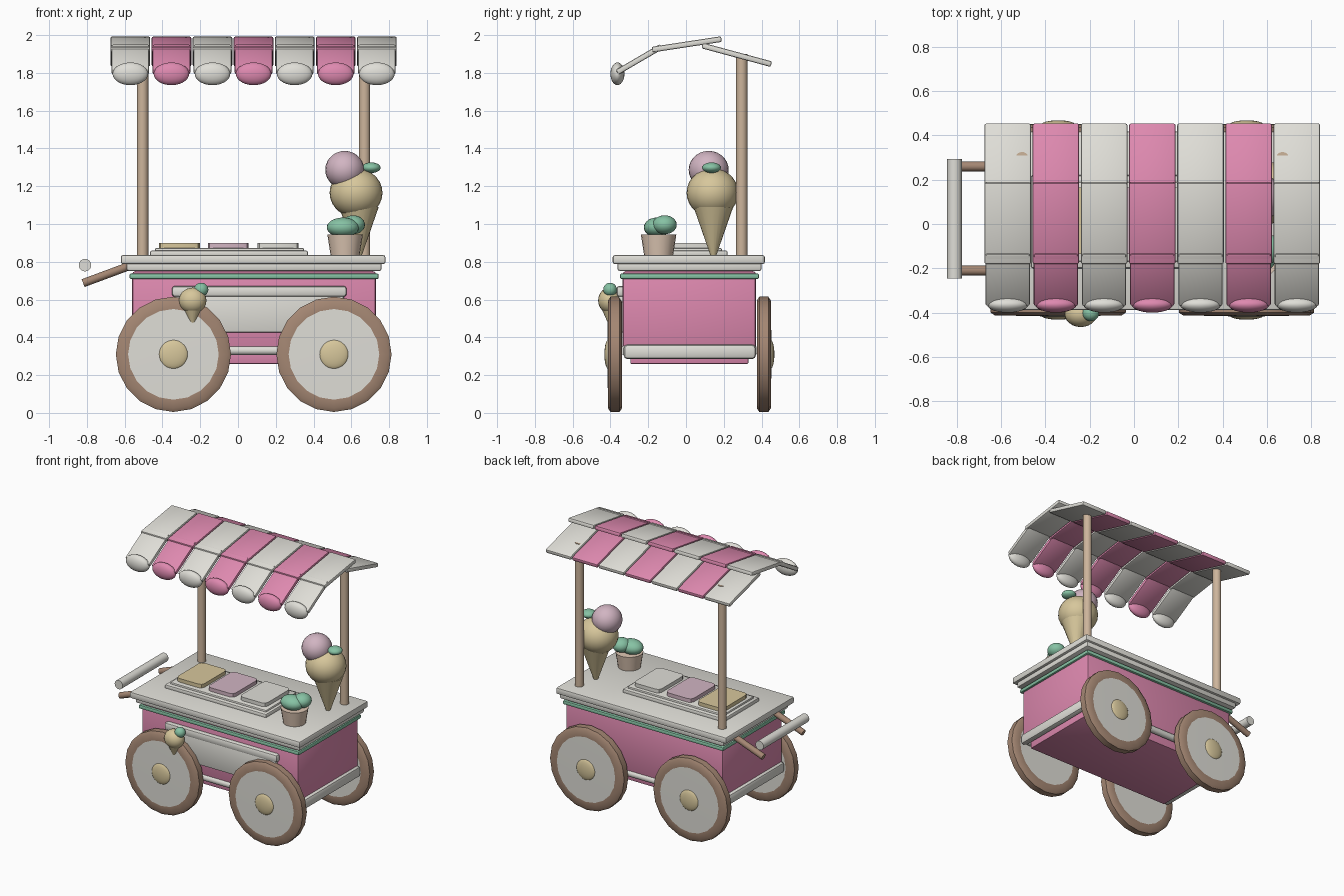
import bpy, bmesh, math
from mathutils import Vector, Matrix

cube = bpy.data.objects.get("Cube")
if cube:
    bpy.data.objects.remove(cube, do_unlink=True)


def material(name, rgb):
    m = bpy.data.materials.new(name)
    m.use_nodes = True
    m.diffuse_color = (*rgb, 1)
    node = next(n for n in m.node_tree.nodes if n.type == 'BSDF_PRINCIPLED')
    node.inputs["Base Color"].default_value = (*rgb, 1)
    return m


WHITE = material("cream white", (0.74, 0.73, 0.68))
PINK = material("candy pink", (0.73, 0.25, 0.43))
GOLD = material("wafer gold", (0.68, 0.57, 0.33))
BROWN = material("wheel brown", (0.37, 0.24, 0.17))
WOOD = material("pale wood", (0.61, 0.46, 0.33))
MINT = material("mint green", (0.24, 0.54, 0.37))
ROSE = material("pale rose", (0.64, 0.46, 0.54))
PEACH = material("peach cup", (0.74, 0.58, 0.46))


def finish(name, bm, mats):
    mesh = bpy.data.meshes.new(name)
    bmesh.ops.recalc_face_normals(bm, faces=bm.faces)
    bm.to_mesh(mesh)
    bm.free()
    ob = bpy.data.objects.new(name, mesh)
    bpy.context.collection.objects.link(ob)
    for m in mats:
        mesh.materials.append(m)
    bpy.ops.object.select_all(action='DESELECT')
    ob.select_set(True)
    bpy.context.view_layer.objects.active = ob
    bpy.ops.object.shade_smooth_by_angle(angle=math.radians(40))
    return ob


def box(name, x, y, z, mat, bevel=0.01, upright=False):
    """Box from (min, max) ranges; upright rounds only one axis of corners."""
    bm = bmesh.new()
    size = [r[1] - r[0] for r in (x, y, z)]
    mid = [(r[0] + r[1]) / 2 for r in (x, y, z)]
    bmesh.ops.create_cube(bm, size=1,
                          matrix=Matrix.Translation(mid) @ Matrix.Diagonal((*size, 1)))
    edges = bm.edges[:]
    if upright:
        edges = [e for e in edges if abs(e.verts[0].co.z - e.verts[1].co.z) > 0.001]
    if bevel:
        bmesh.ops.bevel(bm, geom=edges, offset=bevel, segments=2, profile=0.5,
                        affect='EDGES', clamp_overlap=True)
    return finish(name, bm, [mat])


def rod(name, a, b, r1, mat, r2=None, sides=20):
    """Cylinder or cone frustum running from a to b."""
    a, b = Vector(a), Vector(b)
    turn = (b - a).to_track_quat('Z', 'Y').to_matrix().to_4x4()
    bm = bmesh.new()
    bmesh.ops.create_cone(bm, cap_ends=True, segments=sides, radius1=r1,
                          radius2=r1 if r2 is None else r2, depth=(b - a).length,
                          matrix=Matrix.Translation((a + b) / 2) @ turn)
    return finish(name, bm, [mat])


def ball(name, center, radii, mat):
    bm = bmesh.new()
    bmesh.ops.create_uvsphere(bm, u_segments=24, v_segments=14, radius=1,
                              matrix=Matrix.Translation(center) @ Matrix.Diagonal((*radii, 1)))
    return finish(name, bm, [mat])


def wheel(name, x, y, side):
    """Turned wheel: (radius, outward offset, material of the band that follows)."""
    profile = [(0, -0.037, 0), (0.24, -0.037, 1), (0.285, -0.037, 1), (0.305, -0.024, 1),
               (0.305, 0.024, 1), (0.285, 0.037, 1), (0.24, 0.037, 0), (0, 0.042, 0)]
    bm = bmesh.new()
    n = 20
    rings = []
    for r, off, _ in profile:
        count = n if r else 1
        rings.append([bm.verts.new((x + r * math.sin(math.tau * i / n), y + side * off,
                                    0.31 - r * math.cos(math.tau * i / n)))
                      for i in range(count)])
    for k in range(len(rings) - 1):
        p, q = rings[k], rings[k + 1]
        for i in range(n):
            j = (i + 1) % n
            corners = [p[i % len(p)], p[j % len(p)], q[j % len(q)], q[i % len(q)]]
            face = bm.faces.new(list(dict.fromkeys(corners)))
            face.material_index = profile[k][2]
    finish(name, bm, [WHITE, BROWN])
    hub_y = y + side * 0.035
    rod(name + "_hub", (x, y, 0.31), (x, hub_y, 0.31), 0.08, GOLD)
    ball(name + "_hub_cap", (x, hub_y, 0.31), (0.078, 0.021, 0.078), GOLD)


# Cart body and base
box("body", (-0.56, 0.73), (-0.335, 0.37), (0.33, 0.75), PINK, 0.015)
box("body_base", (-0.52, 0.69), (-0.295, 0.33), (0.26, 0.36), PINK, 0.005)

# Bumper rails around the bottom
for label, y in (("front", -0.325), ("back", 0.36)):
    rod(label + "_rail", (-0.56, y, 0.33), (0.73, y, 0.33), 0.024, WHITE)
for label, x in (("right", -0.56), ("left", 0.73)):
    box(label + "_rail", (x - 0.025, x + 0.025), (-0.33, 0.37), (0.285, 0.362), WHITE, 0.02)

# Trim and counter
box("green_trim", (-0.575, 0.745), (-0.35, 0.387), (0.708, 0.738), MINT, 0.01)
box("counter_underside", (-0.59, 0.76), (-0.362, 0.4), (0.752, 0.8), WHITE, 0.01)
box("counter", (-0.62, 0.78), (-0.388, 0.417), (0.788, 0.835), WHITE, 0.01)

# Serving tray with three tubs
box("tray", (-0.465, 0.37), (-0.2, 0.22), (0.825, 0.86), WHITE, 0.01)
box("tray_step", (-0.44, 0.35), (-0.17, 0.19), (0.85, 0.873), WHITE, 0.008)
for label, x, mat in (("vanilla", -0.31, GOLD), ("rose", -0.052, ROSE), ("cream", 0.212, WHITE)):
    box(label + "_tub", (x - 0.108, x + 0.108), (-0.135, 0.165), (0.86, 0.9), mat, 0.03, True)

# Front panel with its lip
box("front_panel", (-0.335, 0.56), (-0.358, -0.32), (0.425, 0.65), WHITE, 0.012)
box("front_panel_lip", (-0.35, 0.575), (-0.368, -0.32), (0.615, 0.672), WHITE, 0.015)

# Wheels
for end, x in (("right", -0.342), ("left", 0.508)):
    wheel("front_" + end + "_wheel", x, -0.376, -1)
    wheel("back_" + end + "_wheel", x, 0.412, 1)

# Push handle
for label, y in (("front", -0.21), ("back", 0.26)):
    rod(label + "_handle_arm", (-0.55, y, 0.787), (-0.82, y, 0.687), 0.022, BROWN)
rod("handle_grip", (-0.81, -0.245, 0.782), (-0.81, 0.293, 0.782), 0.033, WHITE)

# Awning posts
for label, x in (("right", -0.505), ("left", 0.67)):
    rod(label + "_post", (x, 0.295, 0.82), (x, 0.295, 1.9), 0.03, WOOD)


def slab(name, x, a, b, mat, half=0.105, thick=0.03):
    """Awning board between two (y, z) points, given along its centre line."""
    ay, az = a
    by, bz = b
    length = math.hypot(by - ay, bz - az)
    ob = box(name, (-half, half), (-length / 2, length / 2), (-thick / 2, thick / 2), mat, 0.009)
    ob.location = (x, (ay + by) / 2, (az + bz) / 2)
    ob.rotation_euler.x = math.atan2(bz - az, by - ay)


# Striped awning
for i in range(7):
    x = -0.57 + i * 0.2175
    mat = PINK if i % 2 else WHITE
    tag = "awning_%d_" % (i + 1)
    slab(tag + "front", x, (-0.365, 1.803), (-0.13, 1.94), mat, 0.1)
    slab(tag + "middle", x, (-0.18, 1.923), (0.188, 1.979), mat)
    slab(tag + "back", x, (0.085, 1.945), (0.452, 1.846), mat)
    ball(tag + "scallop", (x, -0.363, 1.795), (0.094, 0.037, 0.06), mat)

# Large ice cream cone on the counter
rod("large_cone", (0.64, 0.145, 0.835), (0.64, 0.145, 1.09), 0.016, GOLD, 0.105)
ball("large_cone_scoop", (0.625, 0.14, 1.165), (0.14, 0.137, 0.13), GOLD)
ball("large_cone_top_scoop", (0.565, 0.12, 1.287), (0.103, 0.106, 0.1), ROSE)
ball("large_cone_leaf", (0.705, 0.135, 1.298), (0.05, 0.05, 0.028), MINT)

# Cup of mint scoops
rod("cup", (0.567, -0.145, 0.835), (0.567, -0.145, 0.945), 0.077, PEACH, 0.094)
ball("mint_scoop_a", (0.555, -0.155, 0.982), (0.085, 0.068, 0.052), MINT)
ball("mint_scoop_b", (0.61, -0.113, 0.996), (0.062, 0.064, 0.05), MINT)

# Small cone ornament on the front panel
rod("small_cone", (-0.24, -0.398, 0.475), (-0.24, -0.4, 0.57), 0.015, GOLD, 0.055)
ball("small_cone_scoop", (-0.24, -0.405, 0.595), (0.073, 0.06, 0.068), GOLD)
ball("small_cone_mint", (-0.195, -0.402, 0.653), (0.038, 0.036, 0.036), MINT)
